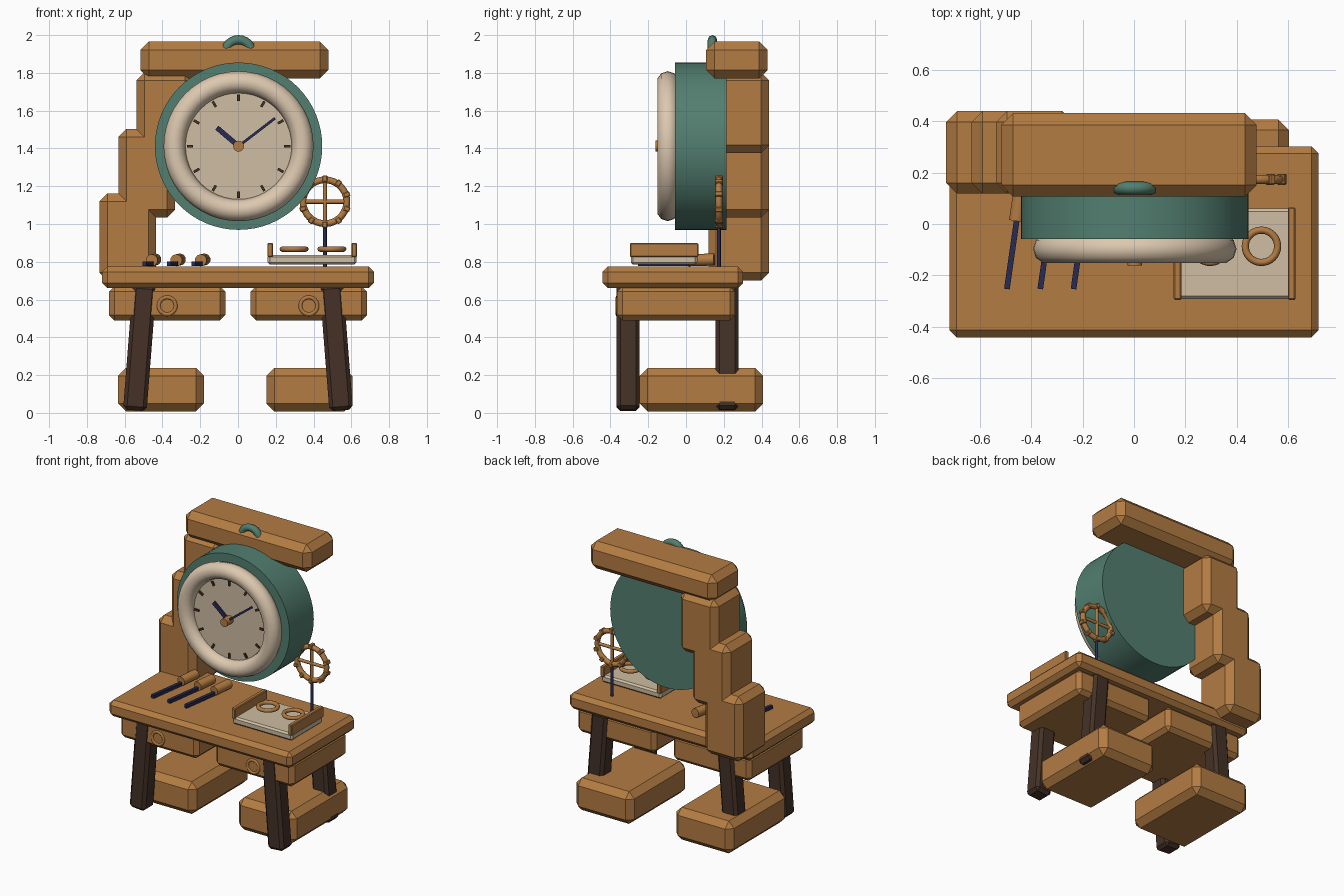
import bpy, bmesh, math
from mathutils import Vector, Matrix

if "Cube" in bpy.data.objects:
    bpy.data.objects.remove(bpy.data.objects["Cube"])


def mat(name, r, g, b):
    m = bpy.data.materials.new(name)
    m.diffuse_color = (r, g, b, 1)
    m.use_nodes = True
    m.node_tree.nodes["Principled BSDF"].inputs["Base Color"].default_value = m.diffuse_color
    return m


WOOD = mat("warm wood", 0.45, 0.2, 0.055)
DARK = mat("dark wood", 0.058, 0.031, 0.02)
TEAL = mat("teal", 0.085, 0.21, 0.16)
CREAM = mat("cream", 0.72, 0.58, 0.43)
FACE = mat("parchment", 0.62, 0.51, 0.36)
NAVY = mat("navy", 0.02, 0.024, 0.085)
FRONT = Matrix.Rotation(math.pi / 2, 4, 'X')   # turns the z axis to face -y


def finish(bm, name, m, smooth=False):
    bmesh.ops.recalc_face_normals(bm, faces=bm.faces)
    me = bpy.data.meshes.new(name)
    bm.to_mesh(me)
    bm.free()
    me.materials.append(m)
    ob = bpy.data.objects.new(name, me)
    bpy.context.collection.objects.link(ob)
    if smooth:
        bpy.ops.object.select_all(action='DESELECT')
        ob.select_set(True)
        bpy.context.view_layer.objects.active = ob
        bpy.ops.object.shade_smooth_by_angle(angle=math.radians(50))
    return ob


def box(name, m, size, matrix, bevel=0.0):
    bm = bmesh.new()
    bmesh.ops.create_cube(bm, size=1)
    bmesh.ops.scale(bm, vec=size, verts=bm.verts)
    if bevel:
        bmesh.ops.bevel(bm, geom=bm.edges[:], offset=bevel, segments=1, affect='EDGES')
    bmesh.ops.transform(bm, matrix=matrix, verts=bm.verts)
    return finish(bm, name, m)


def block(name, m, x, y, z, bevel=0.0):
    """Box from (min, max) ranges."""
    r = (x, y, z)
    c = Matrix.Translation([(a + b) / 2 for a, b in r])
    return box(name, m, [b - a for a, b in r], c, bevel)


def rod(name, m, a, b, r, segs=12):
    """Cylinder from point a to point b."""
    a, b = Vector(a), Vector(b)
    bm = bmesh.new()
    rot = (b - a).to_track_quat('Z', 'Y').to_matrix().to_4x4()
    bmesh.ops.create_cone(bm, cap_ends=True, segments=segs, radius1=r, radius2=r,
                          depth=(b - a).length,
                          matrix=Matrix.Translation((a + b) / 2) @ rot)
    return finish(bm, name, m, True)


def ring(name, m, centre, R, r, rot=Matrix(), n=32, k=8):
    bm = bmesh.new()
    mt = Matrix.Translation(centre) @ rot
    vs = []
    for i in range(n):
        a = 2 * math.pi * i / n
        row = []
        for j in range(k):
            t = 2 * math.pi * j / k
            d = R + r * math.cos(t)
            row.append(bm.verts.new(mt @ Vector((d * math.cos(a), d * math.sin(a), r * math.sin(t)))))
        vs.append(row)
    for i in range(n):
        for j in range(k):
            p, q = vs[i], vs[(i + 1) % n]
            bm.faces.new((p[j], q[j], q[(j + 1) % k], p[(j + 1) % k]))
    return finish(bm, name, m, True)


# Bench: top, drawers with ring pulls, splayed legs, foot blocks
block("bench_top", WOOD, (-0.72, 0.72), (-0.442, 0.303), (0.66, 0.775), 0.028)
for s, side in ((-1, "left"), (1, "right")):
    cx = 0.375 * s
    block("drawer_" + side, WOOD, (cx - 0.308, cx + 0.308), (-0.365, 0.26), (0.49, 0.67), 0.028)
    ring("drawer_pull_" + side, WOOD, (cx, -0.362, 0.567), 0.045, 0.011, FRONT, 24)
    for y, end in ((-0.307, "front"), (0.218, "back")):
        m = Matrix.Translation((0.52 * s, y, 0.345)) @ Matrix.Rotation(math.radians(-4.5 * s), 4, 'Y')
        box(end + "_leg_" + side, DARK, (0.125, 0.122, 0.665), m, 0.02)
block("foot_block_left", WOOD, (-0.635, -0.18), (-0.245, 0.408), (0.008, 0.238), 0.042)
block("foot_block_right", WOOD, (0.15, 0.605), (-0.245, 0.408), (0.008, 0.238), 0.042)

# Stepped arm holding the clock
for i, (x, z0, z1) in enumerate(((-0.583, 0.70, 1.162), (-0.483, 1.035, 1.503), (-0.388, 1.375, 1.803))):
    block("arm_step_%d" % (i + 1), WOOD, (x - 0.15, x + 0.15), (0.118, 0.44), (z0, z1), 0.042)
block("arm_top_beam", WOOD, (-0.517, 0.478), (0.107, 0.432), (1.77, 1.966), 0.045)
ring("hanging_loop", TEAL, (0.003, 0.14, 1.905), 0.07, 0.025, FRONT, 24)

# Clock
CX, CZ = 0.003, 1.412
rod("clock_drum", TEAL, (CX, 0.215, CZ), (CX, -0.058, CZ), 0.443, 64)
ring("clock_bezel", CREAM, (CX, -0.097, CZ), 0.339, 0.058, FRONT, 48, 10)
rod("clock_dial", FACE, (CX, -0.05, CZ), (CX, -0.097, CZ), 0.292, 48)
for i in range(12):
    m = (Matrix.Translation((CX, -0.1, CZ)) @ Matrix.Rotation(i * math.pi / 6, 4, 'Y')
         @ Matrix.Translation((0, 0, 0.257)))
    box("hour_mark_%d" % (i + 1), DARK, (0.014, 0.014, 0.034), m)


def hand(name, dx, dz, w, y):
    m = (Matrix.Translation((CX + dx / 2, y, CZ + dz / 2))
         @ Matrix.Rotation(math.atan2(dx, dz), 4, 'Y'))
    box(name, NAVY, (w, 0.012, math.hypot(dx, dz)), m)


hand("hour_hand", -0.115, 0.098, 0.027, -0.115)
hand("minute_hand", 0.193, 0.148, 0.014, -0.125)
rod("hand_hub", WOOD, (CX, -0.09, CZ), (CX, -0.162, CZ), 0.029, 16)

# Row of small tools
for i in range(3):
    ox = 0.13 * i
    rot = Matrix.Translation((-0.476 + ox, -0.115, 0.79)) @ Matrix.Rotation(math.radians(-8.1), 4, 'Z')
    box("tool_blade_%d" % (i + 1), NAVY, (0.022, 0.28, 0.024), rot)
    rod("tool_handle_%d" % (i + 1), WOOD, (-0.457 + ox, 0.012, 0.808), (-0.437 + ox, 0.15, 0.812), 0.032, 10)

# Tray with two loose rings
block("tray", FACE, (0.157, 0.628), (-0.292, 0.06), (0.785, 0.837), 0.012)
for x, side in ((0.17, "left"), (0.615, "right")):
    block("tray_end_" + side, WOOD, (x - 0.015, x + 0.015), (-0.296, 0.065), (0.825, 0.9), 0.005)
for x, side in ((0.297, "left"), (0.497, "right")):
    ring("loose_ring_" + side, WOOD, (x, -0.087, 0.867), 0.063, 0.014)

# Gear wheel on a post
GX, GY, GZ = 0.46, 0.174, 1.118
rod("gear_post", NAVY, (GX, GY, 0.765), (GX, GY, 1.0), 0.01)
ring("gear_rim", WOOD, (GX, GY, GZ), 0.116, 0.018, FRONT)
rod("gear_spoke_across", WOOD, (GX - 0.115, GY, GZ), (GX + 0.115, GY, GZ), 0.011)
rod("gear_spoke_upright", WOOD, (GX, GY, GZ - 0.115), (GX, GY, GZ + 0.115), 0.011)
for i in range(10):
    m = (Matrix.Translation((GX, GY, GZ)) @ Matrix.Rotation(i * math.pi / 5, 4, 'Y')
         @ Matrix.Translation((0, 0, 0.122)))
    box("gear_tooth_%d" % (i + 1), WOOD, (0.026, 0.042, 0.034), m, 0.004)
